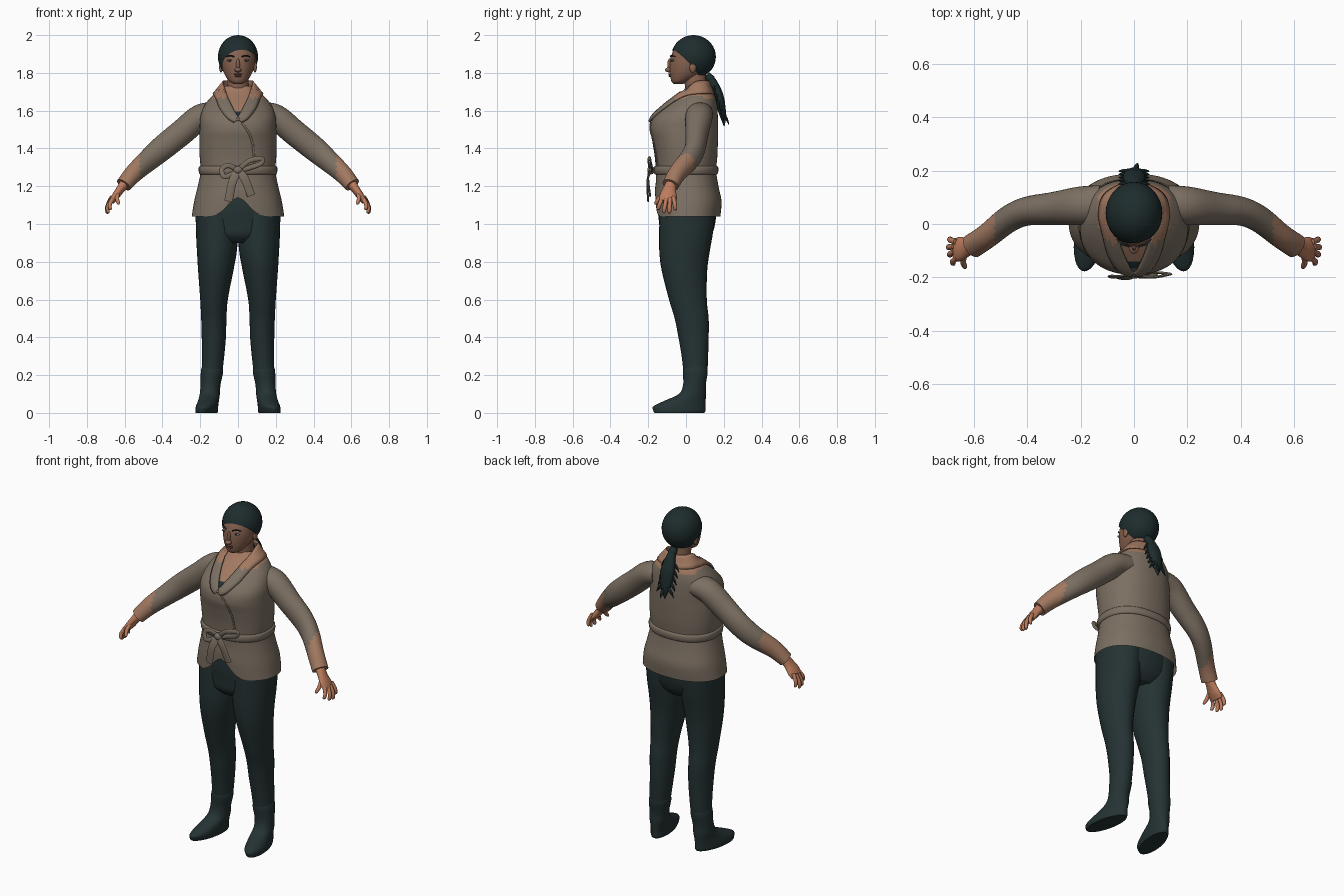
import bpy, bmesh, math
from mathutils import Vector, Matrix
from mathutils.bvhtree import BVHTree

cube = bpy.data.objects.get("Cube")
if cube:
    bpy.data.objects.remove(cube)


def material(name, rgb):
    m = bpy.data.materials.new(name)
    m.use_nodes = True
    m.diffuse_color = (*rgb, 1)
    m.node_tree.nodes["Principled BSDF"].inputs["Base Color"].default_value = (*rgb, 1)
    return m


TAUPE = material("taupe cloth", (.2, .16, .122))
TAN = material("tan cloth", (.36, .19, .12))
SKIN = material("face skin", (.25, .125, .08))
HAND = material("hand skin", (.5, .2, .11))
DARK = material("dark trousers", (.018, .032, .033))
HAIR = material("dark hair", (.013, .025, .026))
LIP = material("lip", (.18, .07, .055))
EYE = material("eye", (.2, .27, .29))


def finish(name, bm, mats, rule=None):
    bmesh.ops.recalc_face_normals(bm, faces=bm.faces)
    if rule:
        for f in bm.faces:
            f.material_index = rule(f.calc_center_median())
    me = bpy.data.meshes.new(name)
    bm.to_mesh(me)
    bm.free()
    for m in mats:
        me.materials.append(m)
    ob = bpy.data.objects.new(name, me)
    bpy.context.collection.objects.link(ob)
    bpy.ops.object.select_all(action='DESELECT')
    ob.select_set(True)
    bpy.context.view_layer.objects.active = ob
    bpy.ops.object.shade_smooth_by_angle(angle=math.radians(50))
    return ob


def smooth_path(rows, sub):
    """Catmull-Rom interpolation of any tuples."""
    out = []
    for i in range(len(rows) - 1):
        quad = [rows[max(0, min(len(rows) - 1, i + k))] for k in (-1, 0, 1, 2)]
        for s in range(sub):
            t = s / sub
            out.append([.5 * (2 * b + (c - a) * t + (2 * a - 5 * b + 4 * c - d) * t * t
                              + (3 * b - a - 3 * c + d) * t ** 3) for a, b, c, d in zip(*quad)])
    return out + [list(rows[-1])]


def loft(name, rows, mats, ref=None, n=24, sub=4, power=2, rule=None, warp=None, cap=True):
    """Rows are x, y, z, radius a, radius b; rings lie flat unless ref is given."""
    rows = smooth_path(rows, sub)
    bm = bmesh.new()
    rings = []
    for i, (x, y, z, a, b) in enumerate(rows):
        u, v = Vector((1, 0, 0)), Vector((0, 1, 0))
        if ref:
            t = Vector(rows[min(i + 1, len(rows) - 1)][:3]) - Vector(rows[max(i - 1, 0)][:3])
            u = t.cross(Vector(ref)).normalized()
            v = u.cross(t).normalized()
        ring = []
        for k in range(n):
            c, s = math.cos(math.tau * k / n), math.sin(math.tau * k / n)
            e = 2 / power
            p = Vector((x, y, z)) + u * a * math.copysign(abs(c) ** e, c) \
                + v * b * math.copysign(abs(s) ** e, s)
            ring.append(bm.verts.new(warp(p) if warp else p))
        rings.append(ring)
    for r, q in zip(rings, rings[1:]):
        for k in range(n):
            bm.faces.new((r[k], r[(k + 1) % n], q[(k + 1) % n], q[k]))
    if cap:
        bm.faces.new(rings[0])
        bm.faces.new(rings[-1])
    return finish(name, bm, mats, rule)


def ball(name, at, size, mat, cut=None):
    bm = bmesh.new()
    bmesh.ops.create_uvsphere(bm, u_segments=32, v_segments=20, radius=1,
                              matrix=Matrix.Translation(at) @ Matrix.Diagonal((*size, 1)))
    if cut:
        bmesh.ops.bisect_plane(bm, geom=bm.verts[:] + bm.edges[:] + bm.faces[:],
                               plane_co=cut[0], plane_no=cut[1], clear_inner=True)
    return finish(name, bm, [mat])


def column(rows):
    """Rows z, half width, y centre, half depth on the centre line."""
    return [(0, cy, z, rx, ry) for z, rx, cy, ry in rows]


# Jacket body: the hem lifts at the centre front, the neck opening is coloured
def hem_lift(p):
    if p.y < 0 and p.z < 1.24:
        p.z += .1 * math.exp(-(p.x / .075) ** 2) * (1.24 - p.z) / .2
    return p


def jacket_colour(c):
    if c.y < .03 and c.z > 1.56 and abs(c.x) < .65 * (c.z - 1.56):
        return 2 if c.z < 1.595 else 1
    return int(c.z > 1.665 and abs(c.x) < .135)


jacket = loft("jacket_body", column([
    (1.04, .245, .01, .172), (1.12, .232, .012, .176), (1.2, .213, .006, .166),
    (1.28, .198, 0, .16), (1.36, .203, 0, .166), (1.44, .205, -.005, .174),
    (1.5, .203, -.01, .18), (1.56, .2, -.003, .172), (1.62, .182, .025, .14),
    (1.67, .145, .05, .105), (1.7, .108, .06, .08), (1.73, .075, .065, .062)]),
    [TAUPE, TAN, DARK], n=72, sub=5, power=2.25, rule=jacket_colour, warp=hem_lift, cap=False)
tree = BVHTree.FromPolygons([v.co for v in jacket.data.vertices],
                            [p.vertices for p in jacket.data.polygons])


def on_jacket(p, lift):
    co, no, _, _ = tree.find_nearest(Vector(p))
    if no.dot(co - Vector((0, .02, co.z - .02))) < 0:
        no = -no
    return co + no * lift


# Shawl collar: inner and outer edge pairs from nape to chest
COLLAR = [(0, .125, 1.755, 0, .155, 1.68), (.06, .1, 1.757, .1, .12, 1.69),
          (.078, .05, 1.752, .13, .06, 1.69), (.068, 0, 1.71, .115, -.04, 1.66),
          (.045, -.085, 1.645, .095, -.12, 1.61), (.012, -.16, 1.58, .055, -.17, 1.555),
          (-.01, -.18, 1.55, .02, -.18, 1.535)]
for side, label in ((1, "left"), (-1, "right")):
    bm = bmesh.new()
    strips = []
    for row in smooth_path(COLLAR, 6):
        a, b = Vector(row[:3]), Vector(row[3:])
        strip = []
        for k in range(5):
            p = a.lerp(b, k / 4)
            if p.z < 1.7:
                p = on_jacket(p, .012 if k < 4 else .005)
            strip.append(bm.verts.new((p.x * side, p.y, p.z)))
        strips.append(strip)
    for r, q in zip(strips, strips[1:]):
        for k in range(4):
            bm.faces.new((r[k], r[k + 1], q[k + 1], q[k]))
    collar = finish(label + "_collar", bm, [TAUPE, TAN], lambda c: int(c.z > 1.665))
    thick = collar.modifiers.new("thickness", 'SOLIDIFY')
    thick.thickness = .008
    thick.offset = 0

# Wrap edge running from the collar to the belt
edge = [on_jacket((x, -.2, z), .002) for x, z in
        smooth_path([(.02, 1.54), (.06, 1.48), (.09, 1.4), (.105, 1.29)], 6)]
loft("wrap_edge", [(*p, .005, .004) for p in edge], [TAUPE], ref=(0, 1, 0), n=8, sub=1)

# Belt with a tied bow
loft("belt", column([(1.262, .2, 0, .163), (1.27, .207, 0, .17), (1.298, .208, 0, .171),
                     (1.306, .202, 0, .165)]), [TAUPE], n=72, sub=2, power=2.25)
ball("belt_knot", (0, -.185, 1.285), (.026, .02, .022), TAUPE)
RIBBONS = {
    "bow_loop_left": [(0, -.185, 1.285), (.06, -.2, 1.335), (.125, -.19, 1.345),
                      (.12, -.185, 1.32), (.05, -.18, 1.295), (0, -.185, 1.28)],
    "bow_loop_right": [(0, -.185, 1.285), (-.05, -.195, 1.31), (-.085, -.195, 1.29),
                       (-.07, -.2, 1.25), (0, -.19, 1.28)],
    "bow_tail_right": [(0, -.19, 1.28), (-.03, -.205, 1.22), (-.05, -.2, 1.12)],
    "bow_tail_left": [(0, -.19, 1.28), (.035, -.2, 1.24), (.07, -.19, 1.15)]}
for name, path in RIBBONS.items():
    wide = .022 if "tail" in name else .013
    loft(name, [(*p, wide, .005) for p in path], [TAUPE], ref=(0, 1, 0), n=12, sub=5)

# Trouser seat
loft("trouser_seat", column([(.9, .1, .0, .1), (.94, .19, .0, .135), (1.0, .222, .006, .148),
                             (1.08, .222, .006, .155), (1.17, .2, .005, .148)]), [DARK], n=48)

ARM = [(.12, .075, 1.585, .07, .06), (.2, .068, 1.565, .072, .068), (.3, .058, 1.483, .062, .068),
       (.4, .048, 1.402, .054, .066), (.47, .018, 1.342, .05, .06), (.55, -.045, 1.27, .046, .05),
       (.605, -.082, 1.207, .046, .041)]
PALM = [(.6, -.078, 1.215, .028, .028), (.625, -.088, 1.18, .036, .022),
        (.65, -.094, 1.145, .046, .02), (.67, -.096, 1.118, .043, .015)]
LEG = [(.112, .008, 1.08, .112, .148), (.111, 0, .95, .111, .142), (.112, -.008, .85, .105, .133),
       (.118, -.008, .75, .093, .12), (.127, .01, .6, .073, .1), (.128, .03, .5, .067, .09),
       (.128, .04, .4, .064, .08), (.132, .047, .3, .059, .07), (.137, .05, .22, .055, .064)]
BOOT = [(.137, .05, .245, .054, .062), (.138, .049, .215, .059, .066), (.145, .045, .15, .053, .06),
        (.148, .034, .1, .053, .072), (.15, -.004, .065, .054, .108),
        (.152, -.035, .035, .056, .138), (.152, -.035, .012, .056, .138), (.152, -.035, 0, .053, .132)]
FINGERS = {"index": ((.665, -.13, 1.125), (.678, -.15, 1.075)),
           "middle": ((.675, -.107, 1.118), (.69, -.118, 1.058)),
           "ring": ((.677, -.085, 1.12), (.695, -.088, 1.055)),
           "little": ((.672, -.064, 1.13), (.69, -.055, 1.072)),
           "thumb": ((.632, -.115, 1.165), (.634, -.165, 1.105))}


def toe_out(p, s):
    """Turn the toes outward."""
    return Vector((p.x - s * (p.y - .05) * .17 * max(0, 1 - p.z / .2), p.y, p.z))


for s, label in ((1, "left"), (-1, "right")):
    def flip(rows):
        return [(s * r[0], *r[1:]) for r in rows]
    # Arms and hands
    loft(label + "_sleeve", flip(ARM), [TAUPE, TAN], ref=(0, 0, 1), n=32, sub=6,
         rule=lambda c: int(abs(c.x) > .52))
    loft(label + "_palm", flip(PALM), [HAND], ref=(1, 0, 0), n=20)
    for finger, (a, b) in FINGERS.items():
        a, b = Vector(a), Vector(b)
        mid = a.lerp(b, .5) + Vector((.007, 0, .003))
        loft(label + "_" + finger + "_finger", flip(
            [(*a.lerp(b, -.25), .011, .011), (*mid, .011, .011), (*a.lerp(b, .9), .009, .009),
             (*b, .003, .003)]), [HAND], ref=(1, 0, 0), n=10)
    # Legs and boots
    loft(label + "_trouser_leg", flip(LEG), [DARK], n=32, sub=5)
    loft(label + "_boot", flip(BOOT), [DARK], n=32, warp=lambda p: toe_out(p, s))
    # Face pairs
    ball(label + "_ear", (s * .09, .036, 1.83), (.01, .018, .028), SKIN)
    ball(label + "_eye", (s * .042, -.07, 1.866), (.016, .008, .006), EYE)
    ball(label + "_pupil", (s * .042, -.076, 1.866), (.006, .004, .006), HAIR)
    loft(label + "_eyebrow", flip([(.02, -.083, 1.885, .003, .003), (.042, -.076, 1.892, .004, .004),
                                   (.065, -.057, 1.885, .002, .002)]), [HAIR], ref=(0, 1, 0), n=8)

# Neck and head
loft("neck", column([(1.62, .065, .05, .06), (1.7, .058, .052, .056), (1.82, .056, .045, .06)]),
     [SKIN], n=32)
loft("head", column([(1.742, .022, -.04, .025), (1.755, .046, -.03, .047), (1.79, .07, 0, .085),
                     (1.83, .085, .02, .107), (1.87, .09, .03, .114), (1.92, .09, .04, .106),
                     (1.955, .07, .045, .085), (1.98, .035, .045, .045)]), [SKIN], n=40)
ball("nose_tip", (0, -.09, 1.816), (.018, .021, .013), SKIN)
ball("nose_bridge", (0, -.085, 1.843), (.01, .014, .034), SKIN)
ball("upper_lip", (0, -.085, 1.793), (.024, .008, .005), LIP)
ball("lower_lip", (0, -.083, 1.784), (.02, .009, .006), LIP)

# Hair cap with a slanted hairline, and a jagged ponytail
ball("hair_cap", (0, .04, 1.885), (.106, .118, .115), HAIR,
     cut=((0, 0, 1.845), (-.25, 1.05, 1)))
ball("hair_tie", (0, .128, 1.77), (.024, .024, .022), HAIR)
TAIL = [(0, .11, 1.79, .02, .02), (0, .14, 1.75, .026, .024), (0, .172, 1.68, .042, .026),
        (0, .188, 1.61, .036, .022), (0, .198, 1.56, .02, .014), (0, .202, 1.52, .003, .003)]
loft("ponytail", TAIL, [HAIR], ref=(0, 1, 0), n=16)
for i in range(5):
    for k, (dx, dy) in enumerate(((.05, .0), (-.05, .0), (.012, .03))):
        y, z = .15 + .012 * i, 1.73 - .034 * i - .01 * k
        loft(f"hair_tuft_{i}_{k}", [(dx * .3, y, z, .013, .011),
                                    (dx * .8, y + dy * .6, z - .02, .01, .008),
                                    (dx * 1.15, y + dy, z - .05, .001, .001)],
             [HAIR], ref=(0, 1, 0), n=6, sub=2)
